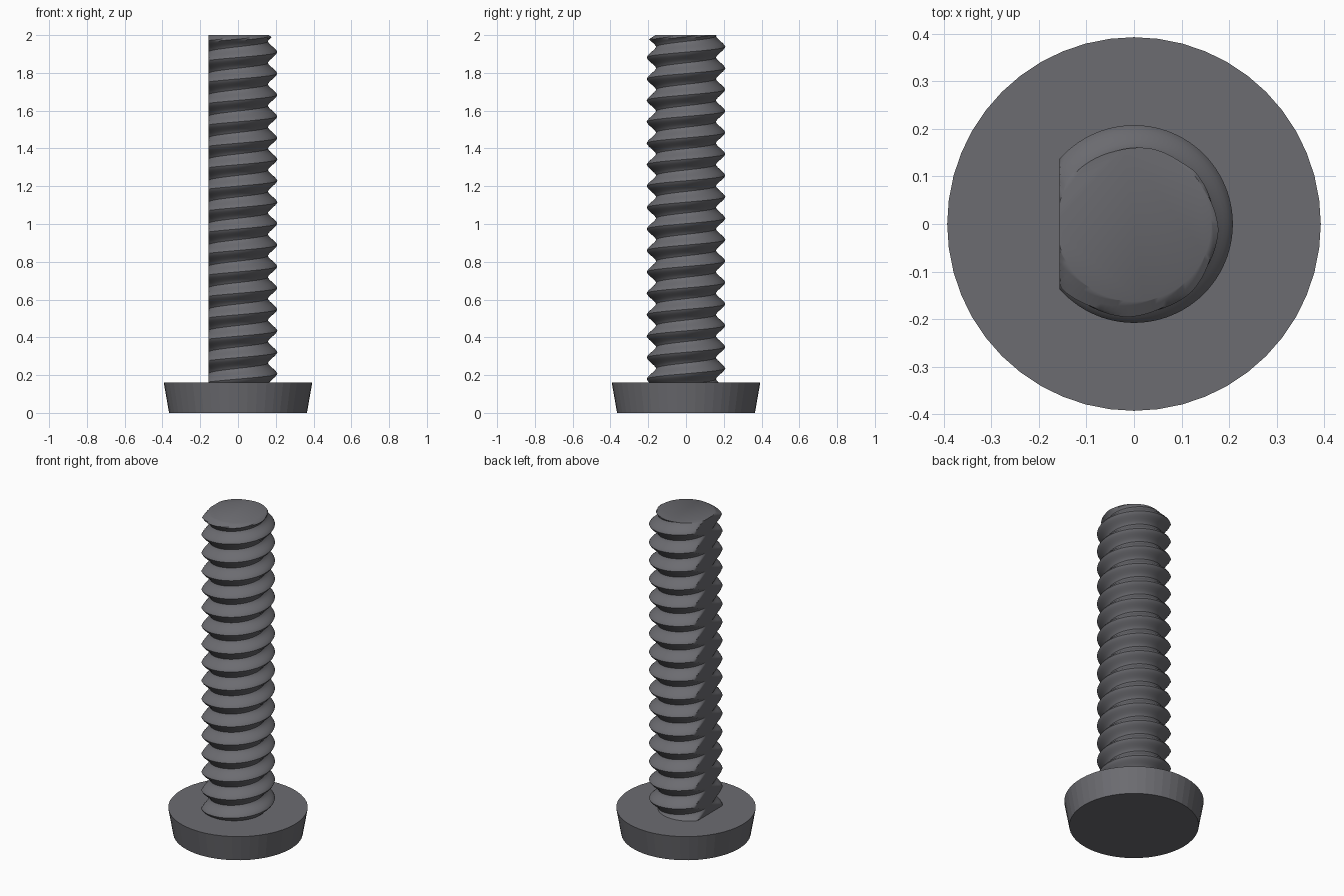
import bpy, bmesh, math

if "Cube" in bpy.data.objects:
    bpy.data.objects.remove(bpy.data.objects["Cube"])

HEAD_H, TOP = 0.16, 2.0          # head height, tip height
PITCH, PEAK_Z = 0.1135, 1.91     # thread pitch, height of a crest on the +x side
CREST, ROOT = 0.208, 0.158       # thread radii
FLAT_X = -0.157                  # flat cut along the shank
COLS, ROWS = 96, 14              # columns around, rows per turn

steel = bpy.data.materials.new("dark_steel")
steel.diffuse_color = (0.15, 0.15, 0.165, 1)
steel.use_nodes = True
steel.node_tree.nodes["Principled BSDF"].inputs["Base Color"].default_value = steel.diffuse_color


def finish(bm, name, angle):
    bmesh.ops.recalc_face_normals(bm, faces=bm.faces)
    mesh = bpy.data.meshes.new(name)
    bm.to_mesh(mesh)
    bm.free()
    mesh.materials.append(steel)
    ob = bpy.data.objects.new(name, mesh)
    bpy.context.collection.objects.link(ob)
    if angle:
        bpy.ops.object.select_all(action='DESELECT')
        ob.select_set(True)
        bpy.context.view_layer.objects.active = ob
        bpy.ops.object.shade_smooth_by_angle(angle=math.radians(angle))
    return ob


def thread_point(a, z):
    # rounded V profile winding right-handed, with a chamfered tip
    t = (z - PEAK_Z) / PITCH - a / math.tau
    wave = 0.5 + 0.5 * math.cos(math.tau * t)
    tri = abs(1 - 2 * (t % 1.0))
    r = ROOT + (CREST - ROOT) * (0.6 * wave + 0.4 * tri)
    r = min(r, 0.163 + (TOP - z) * 1.5)
    return max(r * math.cos(a), FLAT_X), r * math.sin(a), z


# Head: shallow tapered disc
bm = bmesh.new()
bmesh.ops.create_cone(bm, cap_ends=True, segments=48, radius1=0.365,
                      radius2=0.393, depth=HEAD_H)
bmesh.ops.translate(bm, verts=bm.verts, vec=(0, 0, HEAD_H / 2))
finish(bm, "screw_head", 0)

# Threaded shank: helical grid whose rows follow the crest, trimmed at both ends
bm = bmesh.new()
first = -int((PEAK_Z - HEAD_H) / PITCH + 3) * ROWS
last = 3 * ROWS
grid = {}
for i in range(first, last + 1):
    for j in range(COLS):
        a = math.tau * j / COLS
        z = PEAK_Z + PITCH * (i / ROWS + j / COLS)
        grid[i, j] = bm.verts.new(thread_point(a, min(max(z, HEAD_H), TOP)))
for i in range(first, last - ROWS):
    for j in range(COLS):
        k, s = (j + 1, 0) if j + 1 < COLS else (0, ROWS)
        bm.faces.new((grid[i, j], grid[i + s, k], grid[i + 1 + s, k], grid[i + 1, j]))
bmesh.ops.remove_doubles(bm, verts=bm.verts, dist=1e-5)

# Flat tip and base caps
loose = [v for v in bm.verts if not v.link_faces]
bmesh.ops.delete(bm, geom=loose, context='VERTS')
bmesh.ops.holes_fill(bm, edges=[e for e in bm.edges if e.is_boundary], sides=0)
finish(bm, "threaded_shank", 35)
